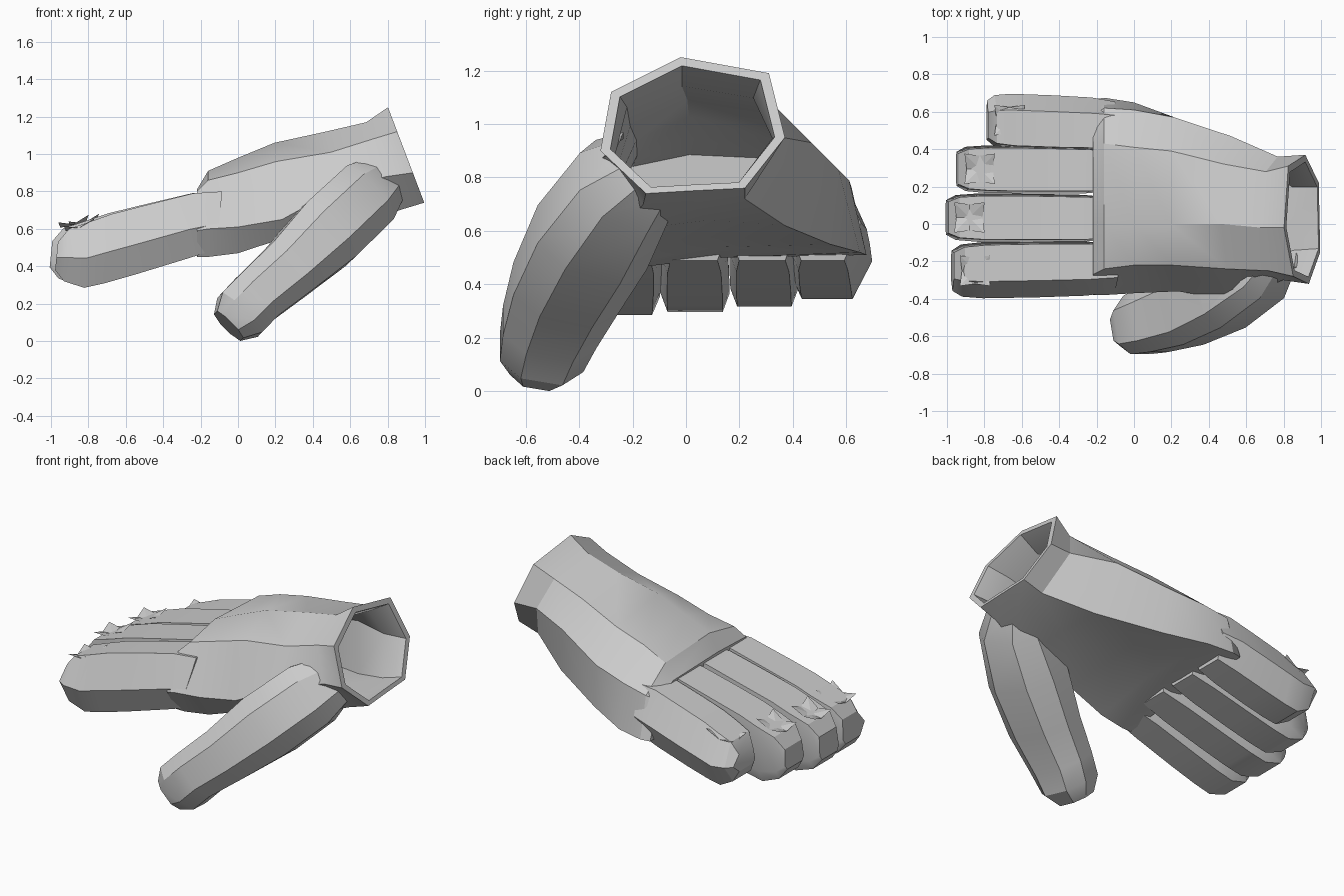
import bpy, bmesh, math
from mathutils import Vector

cube = bpy.data.objects.get("Cube")
if cube:
    bpy.data.objects.remove(cube)

grey = bpy.data.materials.new("light grey")
grey.use_nodes = True
grey.diffuse_color = (0.6, 0.6, 0.6, 1)
grey.node_tree.nodes["Principled BSDF"].inputs["Base Color"].default_value = (0.6, 0.6, 0.6, 1)


def finish(name, bm, hollow=None, angle=30):
    """Make the object, cut the hollow out of it and set its shading."""
    bmesh.ops.recalc_face_normals(bm, faces=bm.faces)
    mesh = bpy.data.meshes.new(name)
    bm.to_mesh(mesh)
    bm.free()
    mesh.materials.append(grey)
    obj = bpy.data.objects.new(name, mesh)
    bpy.context.collection.objects.link(obj)
    bpy.ops.object.select_all(action="DESELECT")
    obj.select_set(True)
    bpy.context.view_layer.objects.active = obj
    if hollow:
        cut = obj.modifiers.new("hollow", "BOOLEAN")
        cut.operation = "DIFFERENCE"
        cut.solver = "EXACT"
        cut.object = hollow
        bpy.ops.object.modifier_apply(modifier=cut.name)
    bpy.ops.object.shade_smooth_by_angle(angle=math.radians(angle))
    return obj


def loft(name, rings, hollow=None):
    """Skin a list of equal rings of points and cap both ends."""
    bm = bmesh.new()
    loops = [[bm.verts.new(p) for p in ring] for ring in rings]
    for a, b in zip(loops, loops[1:]):
        for i in range(len(a)):
            j = (i + 1) % len(a)
            bm.faces.new((a[i], a[j], b[j], b[i]))
    bm.faces.new(loops[0])
    bm.faces.new(loops[-1])
    return finish(name, bm, hollow)


# Hand body: tilted sections from the open cuff to the knuckles
sections = [
    (.897, .38, [(-.28, 1.12), (-.02, 1.25), (.31, 1.19), (.37, .95),
                 (.22, .76), (.02, .75), (-.15, .74), (-.32, .9)]),
    (.75, .38, [(-.25, 1.08), (-.02, 1.17), (.28, 1.12), (.36, .95),
                (.22, .72), (.02, .7), (-.16, .7), (-.3, .88)]),
    (.5, .25, [(-.24, 1.01), (0, 1.12), (.32, 1.07), (.47, .93),
               (.37, .62), (.08, .64), (-.24, .6), (-.41, .82)]),
    (.2, .1, [(-.22, .96), (0, 1.06), (.39, 1.0), (.57, .83),
              (.54, .55), (.12, .58), (-.26, .55), (-.36, .65)]),
    (0, 0, [(-.22, .9), (0, .98), (.41, .95), (.61, .79),
            (.65, .52), (.12, .54), (-.28, .47), (-.37, .61)]),
    (-.16, 0, [(-.24, .86), (0, .91), (.43, .89), (.62, .76),
               (.675, .51), (.12, .5), (-.29, .45), (-.38, .6)]),
    (-.22, 0, [(-.27, .8), (0, .81), (.44, .8), (.58, .73),
               (.665, .51), (.12, .5), (-.29, .45), (-.38, .59)]),
]
outer = [[Vector((x + tilt * (1 - z), y, z)) for y, z in ring] for x, tilt, ring in sections]

# Hollow inside of the glove, kept slightly smaller than the hand body
inner = []
for ring in outer[:-1]:
    middle = sum(ring, Vector()) / len(ring)
    inner.append([middle + (p - middle) * .89 for p in ring])
inner.insert(0, [p + Vector((.05, 0, 0)) for p in inner[0]])
core = loft("hollow_core", inner)
core.hide_render = True
loft("palm_and_cuff", outer, core)


def flank(outside):
    """Half of a finger section: (reach, height) of top, ridge and bottom."""
    if outside:
        return [(.4, 1), (1, -.1), (.5, -1)]
    return [(.9, 1), (1, -.6), (.8, -1)]


def finger(name, y_root, y_tip, half, tip, lift, crest, front_outside=False, back_outside=False):
    """A drooping finger; its outside flank slopes to a ridge."""
    profile = [(-u, v) for u, v in reversed(flank(front_outside))] + flank(back_outside)
    # fraction along the finger, top height, bottom height, width factor
    stations = [(0, .8, .49, .85), (.18, .79, .44, .97), (.48, .725, .36, 1),
                (.68, .68, .31, 1), (.81, .64, .285, 1), (.94, .6, .32, .93), (1, .53, .38, .72)]
    rings = []
    for t, top, bottom, wide in stations:
        y = y_root + (y_tip - y_root) * t
        top, bottom = top + lift * t * .3, bottom + lift * t
        mid, h = (top + bottom) / 2, (top - bottom) / 2
        x = -.1 - (tip - .1) * t
        rings.append([(x + .1 * v * h, y + half * wide * u, mid + h * v) for u, v in profile])
    loft(name, rings, core)

    # Crumpled star-shaped crest on the fingertip
    bm = bmesh.new()
    base = Vector((.12 - tip, y_tip, crest))
    centre = bm.verts.new(base)
    rim = []
    for i in range(8):
        a = math.tau * i / 8
        r, rise = (.115, .04) if i % 2 else (.07, .01)
        rim.append(bm.verts.new(base + Vector((r * math.cos(a), r * math.sin(a),
                                               rise + .25 * r * math.cos(a)))))
    for i in range(8):
        bm.faces.new((centre, rim[i], rim[(i + 1) % 8]))
    finish(name + "_crest", bm, angle=10)


finger("index_finger", -.235, -.25, .15, .97, 0, .595, front_outside=True)
finger("middle_finger", .03, .035, .129, 1.0, .015, .615)
finger("ring_finger", .285, .295, .127, .945, .04, .62)
finger("little_finger", .53, .555, .146, .785, .075, .615, back_outside=True)

# Thumb: rounded sections swept from the wrist down to the tip
path = [(.76, -.13, .84, .13, .14), (.67, -.23, .76, .19, .19), (.47, -.35, .57, .22, .195),
        (.27, -.45, .38, .205, .165), (.1, -.51, .235, .18, .15),
        (.01, -.54, .14, .16, .15), (-.05, -.56, .08, .1, .1)]
points = [Vector(p[:3]) for p in path]
rings = []
for i, (p, station) in enumerate(zip(points, path)):
    along = (points[max(i - 1, 0)] - points[min(i + 1, len(points) - 1)]).normalized()
    up = along.cross(Vector((0, 1, 0))).normalized()
    side = up.cross(along)
    wide, tall = station[3:]
    rings.append([p + side * u * wide + up * v * tall for u, v in
                  [(-.65, 1), (.5, 1), (1, .4), (1, -.4), (.5, -1), (-.5, -1), (-1, -.5), (-1, .5)]])
loft("thumb", rings, core)
bpy.data.objects.remove(core)
